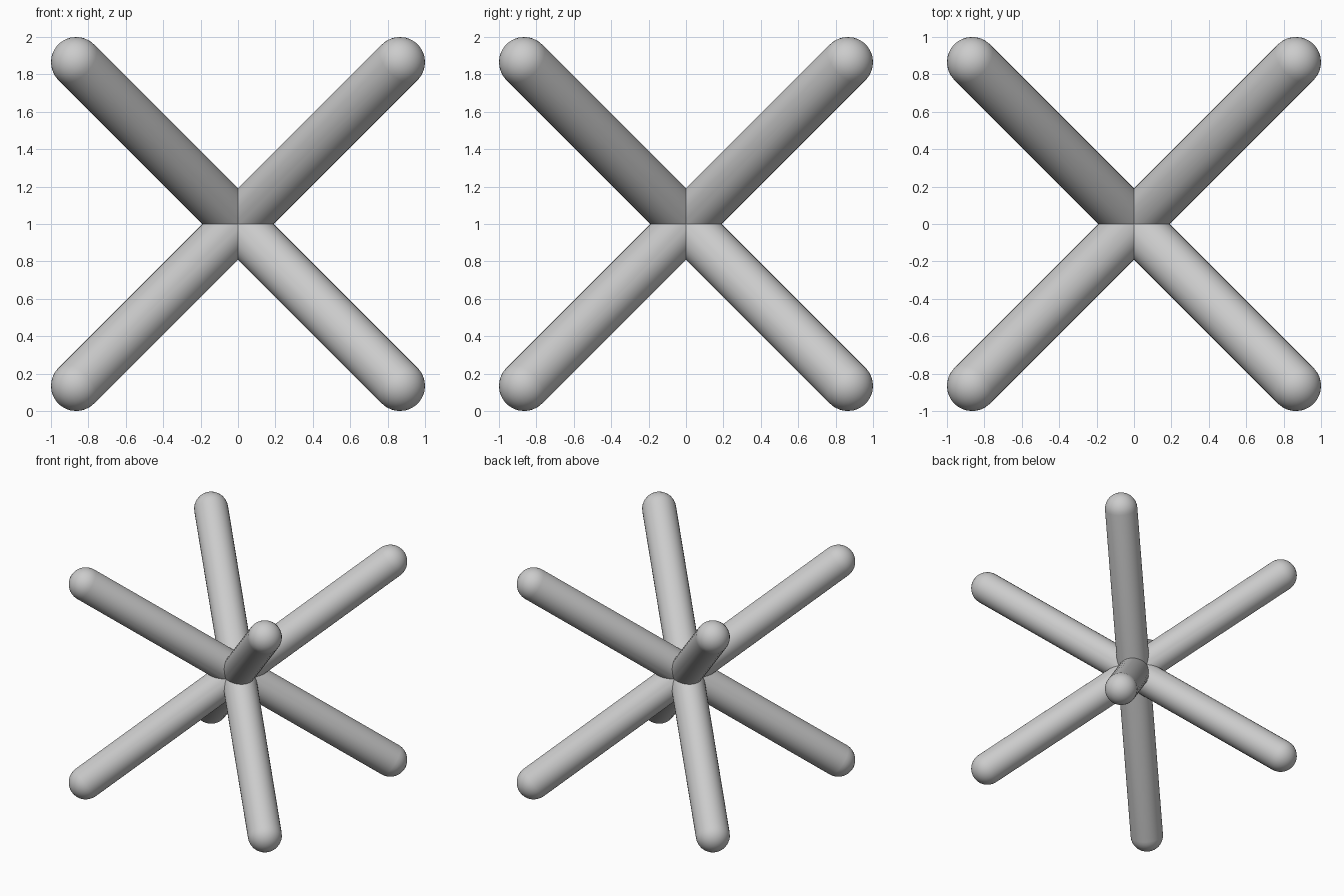
import bpy
import bmesh
from math import cos, sin, pi, sqrt, radians
from mathutils import Vector, Matrix

cube = bpy.data.objects.get("Cube")
if cube:
    bpy.data.objects.remove(cube, do_unlink=True)

RADIUS = 0.135
REACH = (1 - RADIUS) * sqrt(3)   # centre of each rounded tip, along a diagonal
SIDES = 32
CAP_STEPS = 8

# Plain grey
grey = bpy.data.materials.new("plain_grey")
grey.use_nodes = True
colour = (0.6, 0.6, 0.6, 1)
grey.diffuse_color = colour
grey.node_tree.nodes["Principled BSDF"].inputs["Base Color"].default_value = colour

# One arm: a rod profile with a rounded tip, spun about z
bm = bmesh.new()
profile = [(RADIUS, -0.1)]
for i in range(CAP_STEPS + 1):
    a = pi / 2 * i / CAP_STEPS
    profile.append((RADIUS * cos(a), REACH + RADIUS * sin(a)))
verts = [bm.verts.new((x, 0, z)) for x, z in profile]
edges = [bm.edges.new(pair) for pair in zip(verts, verts[1:])]
bmesh.ops.spin(bm, geom=verts + edges, cent=(0, 0, 0), axis=(0, 0, 1),
               angle=2 * pi, steps=SIDES)
bmesh.ops.remove_doubles(bm, verts=bm.verts[:], dist=0.0001)

# Tilt the arm onto the diagonal
tilt = Vector((0, 0, 1)).rotation_difference(Vector((1, 1, 1))).to_matrix()
bmesh.ops.transform(bm, matrix=tilt.to_4x4(), verts=bm.verts[:])

# Trim the arm to one octant, then mirror it into all eight
axes = [Vector((1, 0, 0)), Vector((0, 1, 0)), Vector((0, 0, 1))]
for normal in axes:
    bmesh.ops.bisect_plane(bm, geom=bm.verts[:] + bm.edges[:] + bm.faces[:],
                           plane_co=(0, 0, 0), plane_no=normal, clear_inner=True)
for axis in "XYZ":
    bmesh.ops.mirror(bm, geom=bm.verts[:] + bm.edges[:] + bm.faces[:],
                     matrix=Matrix.Identity(4), merge_dist=0.0005, axis=axis)
bmesh.ops.remove_doubles(bm, verts=bm.verts[:], dist=0.0001)
bmesh.ops.recalc_face_normals(bm, faces=bm.faces[:])

mesh = bpy.data.meshes.new("crossed_rods")
bm.to_mesh(mesh)
bm.free()
mesh.materials.append(grey)
rods = bpy.data.objects.new("crossed_rods", mesh)
rods.location.z = 1
bpy.context.collection.objects.link(rods)

# Smooth rods with crisp joints
bpy.ops.object.select_all(action="DESELECT")
rods.select_set(True)
bpy.context.view_layer.objects.active = rods
bpy.ops.object.shade_smooth_by_angle(angle=radians(30))
